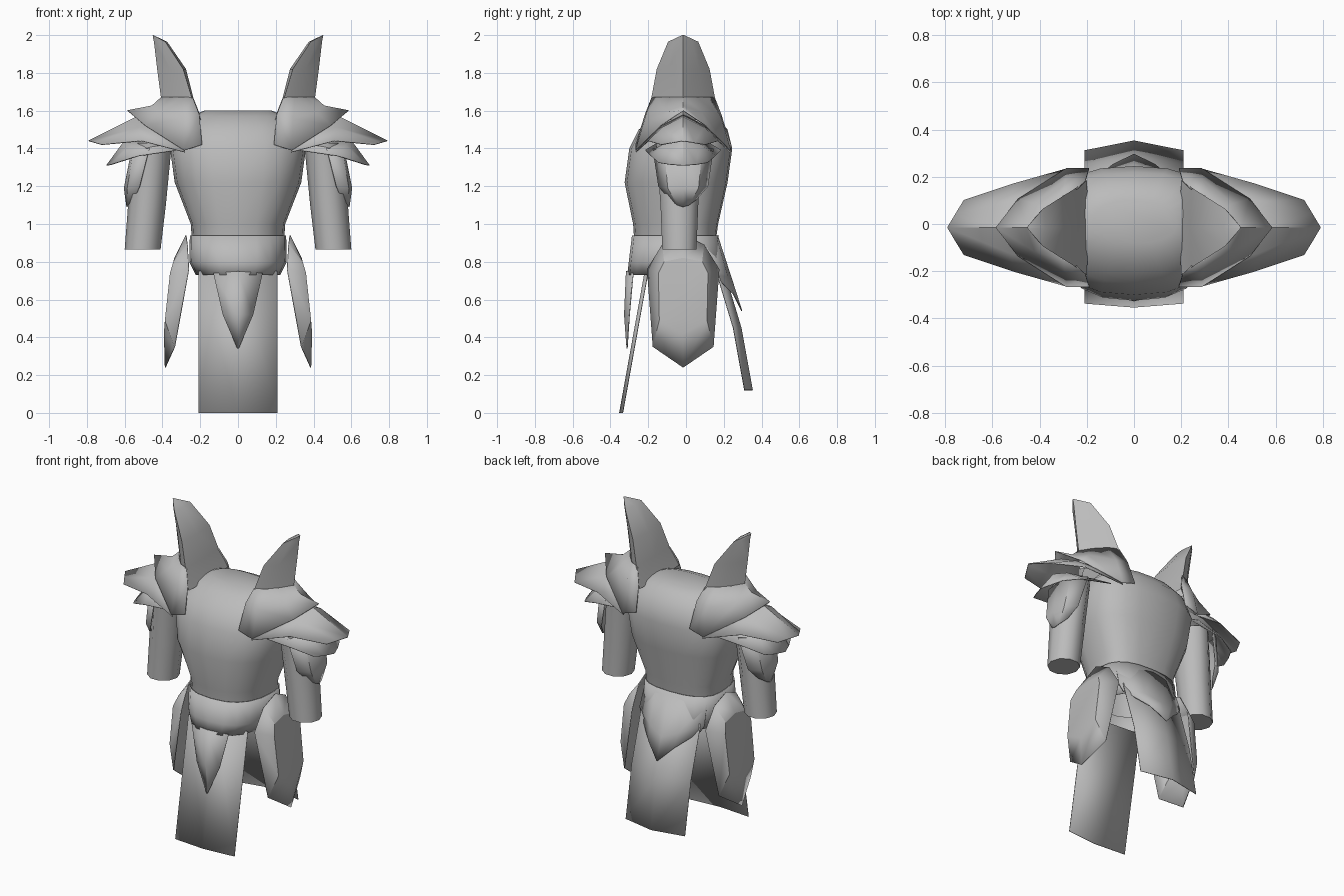
import bpy
import bmesh
from math import cos, sin, pi, radians, copysign

default_cube = bpy.data.objects.get("Cube")
if default_cube:
    bpy.data.objects.remove(default_cube, do_unlink=True)

MIDDLE = -0.015  # depth of the plane the side pieces are symmetric about

steel = bpy.data.materials.new("plain_grey")
steel.use_nodes = True
grey = (0.5, 0.5, 0.5, 1)
steel.diffuse_color = grey
steel.node_tree.nodes["Principled BSDF"].inputs["Base Color"].default_value = grey


def loft(name, rows, closed=False, cap_start=False, cap_end=False,
         mirrored=False, thickness=0.0, angle=35):
    """Skin equal-length rows of points; optionally close, cap, mirror, thicken."""
    bm = bmesh.new()
    grid = [[bm.verts.new(point) for point in row] for row in rows]
    count = len(grid[0])
    for lower, upper in zip(grid, grid[1:]):
        for i in range(count if closed else count - 1):
            j = (i + 1) % count
            bm.faces.new((lower[i], lower[j], upper[j], upper[i]))
    if cap_start:
        bm.faces.new(grid[0][::-1])
    if cap_end:
        bm.faces.new(grid[-1])
    bmesh.ops.remove_doubles(bm, verts=bm.verts, dist=0.0005)
    bmesh.ops.recalc_face_normals(bm, faces=bm.faces)
    mesh = bpy.data.meshes.new(name)
    bm.to_mesh(mesh)
    bm.free()
    mesh.shade_smooth()
    mesh.set_sharp_from_angle(angle=radians(angle))
    mesh.materials.append(steel)
    obj = bpy.data.objects.new(name, mesh)
    bpy.context.collection.objects.link(obj)
    if thickness:
        shell = obj.modifiers.new("Shell", 'SOLIDIFY')
        shell.thickness = thickness
        shell.offset = 0
    if mirrored:
        obj.modifiers.new("Mirror", 'MIRROR')
    return obj


def arch(*half):
    """Row of (x, half depth, z) points from the front edge over the centre to the back."""
    front = [(x, MIDDLE - d, z) for x, d, z in half]
    back = [(x, MIDDLE + d, z) for x, d, z in reversed(half) if d > 0]
    return front + back


def outline(*half):
    """Closed ring whose first and last points lie on the symmetry plane."""
    front = [(x, MIDDLE - d, z) for x, d, z in half]
    back = [(x, MIDDLE + d, z) for x, d, z in reversed(half[1:-1])]
    return front + back


def across(*half):
    """Row of points from the centre outwards, reflected to the other side in x."""
    return [(-x, y, z) for x, y, z in reversed(half[1:])] + list(half)


def body_ring(z, width, front, back, sides=20, power=0.8):
    """Rounded box section with separate front and back depth."""
    ring = []
    for i in range(sides):
        c, s = cos(2 * pi * i / sides), sin(2 * pi * i / sides)
        depth = back if s > 0 else -front
        ring.append((width * copysign(abs(c) ** power, c),
                     depth * copysign(abs(s) ** power, s), z))
    return ring


def limb_ring(z, x, width, depth, sides=10):
    return [(x + width * cos(2 * pi * i / sides),
             MIDDLE - 0.02 + depth * sin(2 * pi * i / sides), z)
            for i in range(sides)]


# Breastplate and belt
loft("breastplate", [
    body_ring(0.85, 0.24, -0.27, 0.15),
    body_ring(1.0, 0.25, -0.28, 0.17),
    body_ring(1.22, 0.335, -0.325, 0.22),
    body_ring(1.4, 0.36, -0.3, 0.245),
    body_ring(1.5, 0.32, -0.25, 0.22),
    body_ring(1.57, 0.25, -0.16, 0.16),
    body_ring(1.6, 0.18, -0.08, 0.1),
], closed=True, cap_end=True, angle=60)

loft("belt", [
    body_ring(0.94, 0.252, -0.283, 0.168),
    body_ring(0.8, 0.255, -0.3, 0.19),
    body_ring(0.73, 0.22, -0.308, 0.2),
], closed=True, thickness=0.006)

# Pointed plates hanging at the front and back of the waist
loft("back_waist_plate", [
    across((0, 0.172, 0.92), (0.1, 0.165, 0.91), (0.22, 0.1, 0.9)),
    across((0, 0.25, 0.68), (0.1, 0.22, 0.72), (0.23, 0.14, 0.77)),
    across((0, 0.295, 0.54), (0.09, 0.25, 0.63), (0.21, 0.15, 0.73)),
], thickness=0.006)

loft("front_waist_plate", [
    across((0, -0.315, 0.75), (0.13, -0.28, 0.74)),
    across((0, -0.325, 0.52), (0.08, -0.3, 0.52)),
    across((0, -0.312, 0.34), (0.005, -0.312, 0.345)),
], thickness=0.006)


# Long cloths
def cloth(name, profile, bow):
    rows = [across((0, y + bow * k, z), (0.21, y, z)) for y, z, k in profile]
    loft(name, rows, thickness=0.004)


cloth("front_cloth", [(-0.2, 0.75, 1), (-0.335, 0, 1)], -0.017)
cloth("back_cloth", [(0.15, 0.78, 1), (0.25, 0.45, 1), (0.31, 0.12, 1)], 0.042)

# Hip plates with a raised centre panel
loft("hip_plate", [
    outline((0.275, 0, 0.94), (0.268, 0.11, 0.89), (0.26, 0.19, 0.76),
            (0.335, 0.16, 0.35), (0.385, 0, 0.24)),
    outline((0.335, 0, 0.82), (0.34, 0.1, 0.8), (0.358, 0.13, 0.74),
            (0.385, 0.125, 0.49), (0.39, 0, 0.42)),
], closed=True, cap_end=True, mirrored=True, thickness=0.005, angle=25)

# Sleeves and their outer guards
loft("sleeve", [
    limb_ring(0.865, 0.505, 0.095, 0.095),
    limb_ring(1.1, 0.482, 0.1, 0.105),
    limb_ring(1.43, 0.45, 0.1, 0.13),
], closed=True, cap_start=True, cap_end=True, mirrored=True, angle=50)

loft("sleeve_guard", [
    arch((0.47, 0.16, 1.4), (0.55, 0.1, 1.4), (0.56, 0, 1.4)),
    arch((0.52, 0.13, 1.2), (0.585, 0.08, 1.19), (0.602, 0, 1.19)),
    arch((0.55, 0.07, 1.13), (0.582, 0.03, 1.1), (0.588, 0, 1.09)),
], mirrored=True, thickness=0.005)

# Shoulder guard: three overlapping layers, widest in the middle
loft("shoulder_top_layer", [
    arch((0.24, 0.165, 1.67), (0.3, 0.135, 1.67), (0.36, 0.07, 1.67), (0.405, 0, 1.67)),
    arch((0.205, 0.2, 1.58), (0.29, 0.2, 1.56), (0.42, 0.1, 1.59), (0.455, 0, 1.625)),
    arch((0.19, 0.25, 1.42), (0.285, 0.25, 1.39), (0.49, 0.12, 1.52), (0.585, 0, 1.6)),
], mirrored=True, thickness=0.005)

loft("shoulder_middle_layer", [
    arch((0.28, 0.25, 1.38), (0.3, 0.15, 1.5), (0.36, 0, 1.58)),
    arch((0.51, 0.185, 1.44), (0.52, 0.11, 1.51), (0.54, 0, 1.565)),
    arch((0.72, 0.115, 1.42), (0.755, 0.058, 1.43), (0.79, 0, 1.44)),
], mirrored=True, thickness=0.005)

loft("shoulder_lower_layer", [
    arch((0.33, 0.2, 1.39), (0.35, 0.1, 1.45), (0.4, 0, 1.47)),
    arch((0.53, 0.17, 1.36), (0.57, 0.09, 1.42), (0.6, 0, 1.44)),
    arch((0.64, 0.13, 1.325), (0.67, 0.07, 1.315), (0.695, 0, 1.31)),
], mirrored=True, thickness=0.005)

# Upswept neck guards: nearly flat inside, ridged outside


def horn_ring(z, inner, corner, outer, depth):
    side = (corner + outer) / 2
    return outline((inner, 0, z), (corner, depth, z),
                   (side, depth * 0.6, z), (outer, 0, z))


loft("neck_guard", [
    horn_ring(1.55, 0.19, 0.2, 0.4, 0.2),
    horn_ring(1.67, 0.237, 0.245, 0.408, 0.168),
    horn_ring(1.82, 0.275, 0.29, 0.428, 0.14),
    horn_ring(1.965, 0.375, 0.385, 0.445, 0.08),
    horn_ring(2.0, 0.449, 0.45, 0.452, 0.005),
], closed=True, cap_end=True, mirrored=True, angle=40)
